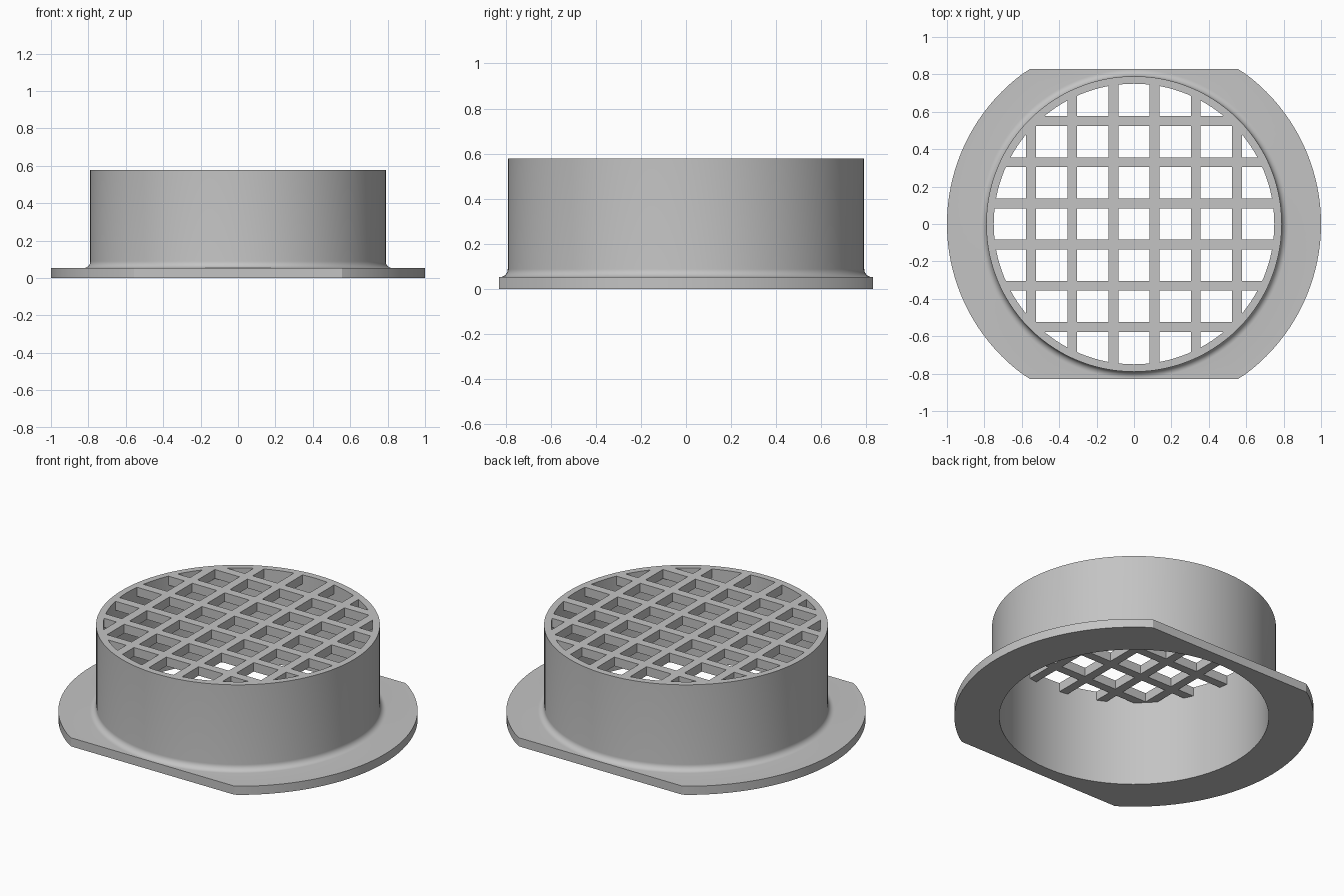
import bpy, bmesh, math

if "Cube" in bpy.data.objects:
    bpy.data.objects.remove(bpy.data.objects["Cube"])

SEGS = 128
R_IN, R_OUT, R_FLANGE = 0.75, 0.79, 1.0
HEIGHT, FLANGE_T, FILLET = 0.578, 0.053, 0.036
FLAT_Y = 0.8286            # straight sides of the flange
BAR_W, PITCH, GRID_T = 0.053, 0.22, 0.055

grey = bpy.data.materials.new("light grey plastic")
grey.diffuse_color = (0.55, 0.55, 0.55, 1)
grey.use_nodes = True
grey.node_tree.nodes["Principled BSDF"].inputs["Base Color"].default_value = grey.diffuse_color


def make_object(name, bm):
    bmesh.ops.recalc_face_normals(bm, faces=bm.faces[:])
    mesh = bpy.data.meshes.new(name)
    bm.to_mesh(mesh)
    bm.free()
    obj = bpy.data.objects.new(name, mesh)
    bpy.context.collection.objects.link(obj)
    mesh.materials.append(grey)
    return obj


def lathe(profile):
    """Revolve a closed (radius, z) profile around the z axis."""
    bm = bmesh.new()
    rings = []
    for i in range(SEGS):
        a = 2 * math.pi * i / SEGS
        rings.append([bm.verts.new((r * math.cos(a), r * math.sin(a), z))
                      for r, z in profile])
    n = len(profile)
    for i in range(SEGS):
        p, q = rings[i], rings[(i + 1) % SEGS]
        for j in range(n):
            k = (j + 1) % n
            bm.faces.new((p[j], q[j], q[k], p[k]))
    return bm


def shade(obj):
    bpy.ops.object.select_all(action='DESELECT')
    obj.select_set(True)
    bpy.context.view_layer.objects.active = obj
    bpy.ops.object.shade_smooth_by_angle(angle=math.radians(30))


# Collar: flange, fillet and tube in one revolved section
fillet = [(R_OUT + FILLET * (1 - math.sin(t)), FLANGE_T + FILLET * (1 - math.cos(t)))
          for t in (math.pi / 2 * i / 8 for i in range(9))]
bm = lathe([(R_IN, 0), (R_FLANGE, 0), (R_FLANGE, FLANGE_T)] + fillet +
           [(R_OUT, HEIGHT), (R_IN, HEIGHT), (R_IN, HEIGHT - GRID_T)])
# Flatten the front and back of the flange
for v in bm.verts:
    v.co.y = max(-FLAT_Y, min(FLAT_Y, v.co.y))
shade(make_object("flanged_collar", bm))

# Grille disc filling the top of the tube
bm = bmesh.new()
loops = [[bm.verts.new((R_IN * math.cos(2 * math.pi * i / SEGS),
                        R_IN * math.sin(2 * math.pi * i / SEGS), z))
          for i in range(SEGS)] for z in (HEIGHT - GRID_T, HEIGHT)]
for loop in loops:
    bm.faces.new(loop)
for i in range(SEGS):
    j = (i + 1) % SEGS
    bm.faces.new((loops[0][i], loops[0][j], loops[1][j], loops[1][i]))
grille = make_object("grille", bm)

# Square openings between six bars each way
bars = [(i - 2.5) * PITCH for i in range(6)]
starts = [-0.9] + [b + BAR_W / 2 for b in bars]
ends = [b - BAR_W / 2 for b in bars] + [0.9]
spans = list(zip(starts, ends))
bm = bmesh.new()
for x0, x1 in spans:
    for y0, y1 in spans:
        cube = bmesh.ops.create_cube(bm, size=1)["verts"]
        for v in cube:
            v.co = (x0 if v.co.x < 0 else x1, y0 if v.co.y < 0 else y1,
                    HEIGHT + (0.2 if v.co.z > 0 else -0.2))
cutter = make_object("opening_cutter", bm)
cutter.hide_render = True

cut = grille.modifiers.new("openings", 'BOOLEAN')
cut.operation, cut.solver, cut.object = 'DIFFERENCE', 'EXACT', cutter
bpy.context.view_layer.objects.active = grille
bpy.ops.object.modifier_apply(modifier=cut.name)
bpy.data.objects.remove(cutter)
